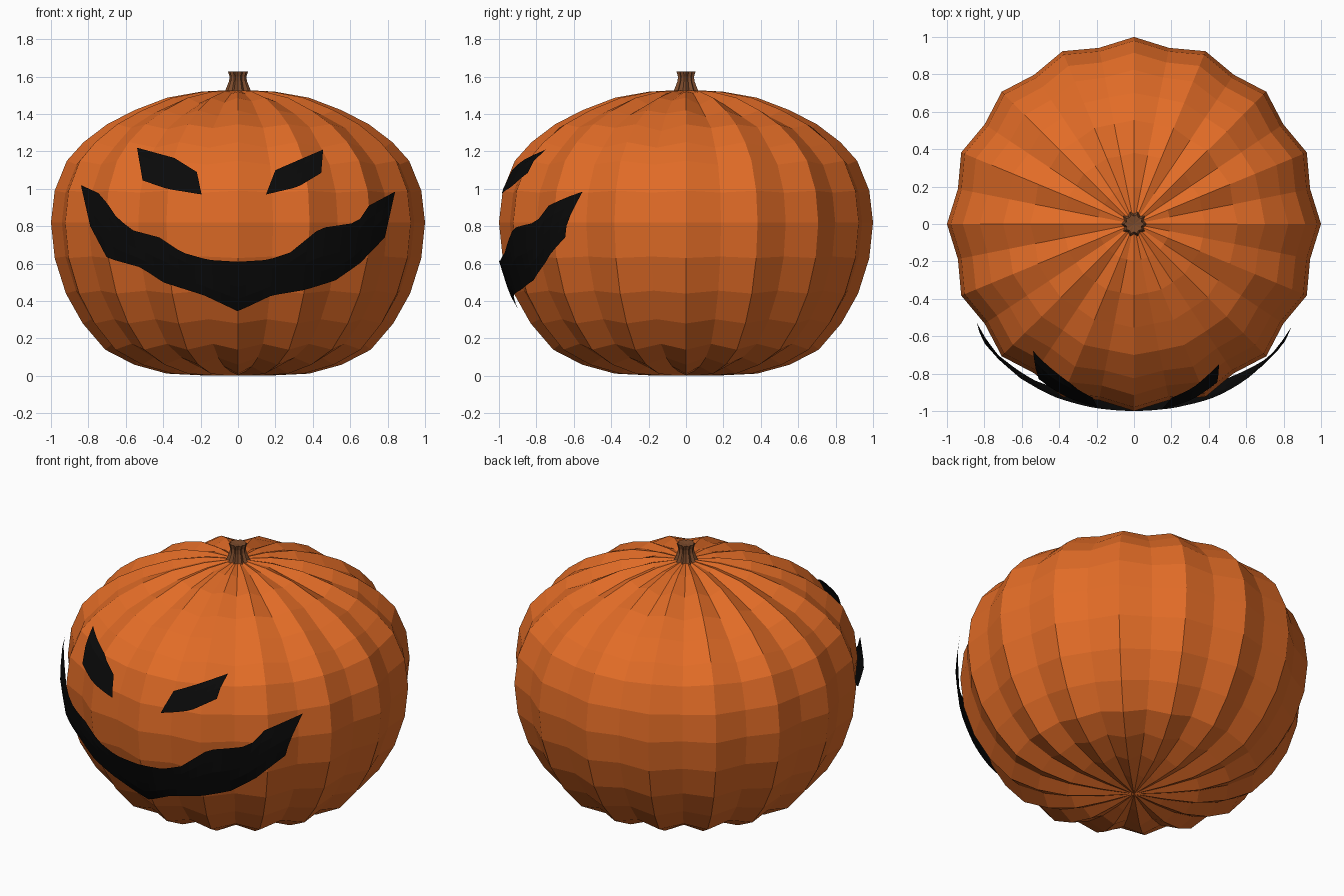
import bpy, bmesh, math, random
from mathutils import Vector

if "Cube" in bpy.data.objects:
    bpy.data.objects.remove(bpy.data.objects["Cube"])

random.seed(4)


def material(name, rgb):
    m = bpy.data.materials.new(name)
    m.diffuse_color = (*rgb, 1)
    m.use_nodes = True
    m.node_tree.nodes["Principled BSDF"].inputs["Base Color"].default_value = m.diffuse_color
    return m


ORANGE = material("pumpkin orange", (0.76, 0.15, 0.02))
BROWN = material("stem brown", (0.2, 0.07, 0.025))
BLACK = material("face black", (0.003, 0.003, 0.003))


def finish(bm, name, mat, fix_normals=True):
    if fix_normals:
        bmesh.ops.recalc_face_normals(bm, faces=bm.faces)
    me = bpy.data.meshes.new(name)
    bm.to_mesh(me)
    bm.free()
    me.materials.append(mat)
    ob = bpy.data.objects.new(name, me)
    bpy.context.collection.objects.link(ob)
    return ob


def lathe(name, rings, mat, bottom, top):
    """Skin closed rings of points and close both ends with a pole."""
    bm = bmesh.new()
    rows = [[bm.verts.new(p) for p in ring] for ring in rings]
    n = len(rows[0])
    for a, b in zip(rows, rows[1:]):
        for i in range(n):
            j = (i + 1) % n
            bm.faces.new((a[i], a[j], b[j], b[i]))
    for row, z in ((rows[0], bottom), (rows[-1], top)):
        pole = bm.verts.new((0, 0, z))
        for i in range(n):
            bm.faces.new((row[i], row[(i + 1) % n], pole))
    return finish(bm, name, mat)


def lerp_table(x, pts):
    for (x0, y0), (x1, y1) in zip(pts, pts[1:]):
        if x <= x1:
            return y0 + (y1 - y0) * max(0, x - x0) / (x1 - x0)
    return pts[-1][1]


# Ribbed body: 32 segments, every second one pulled in as a groove
PROFILE = [(0.195, 0.003), (0.38, 0.012), (0.555, 0.06), (0.71, 0.14),
           (0.83, 0.28), (0.92, 0.44), (0.98, 0.63), (1.0, 0.82),
           (0.98, 0.99), (0.915, 1.15), (0.825, 1.25), (0.70, 1.345),
           (0.555, 1.42), (0.38, 1.487), (0.195, 1.52)]
rings = []
for k, (r, z) in enumerate(PROFILE):
    lo, hi = PROFILE[max(k - 1, 0)], PROFILE[min(k + 1, len(PROFILE) - 1)]
    nrm = Vector((hi[1] - lo[1], lo[0] - hi[0])).normalized()
    ring = []
    for i in range(32):
        a = math.tau * i / 32
        depth = 0
        if i % 2:
            depth = 0.04 * min(1, r / 0.4)
            if z > 1.3:                      # uneven creases near the crown
                depth *= random.uniform(0.4, 1.1)
        rr, zz = r - nrm.x * depth, z - nrm.y * depth
        ring.append((rr * math.cos(a), rr * math.sin(a), zz))
    rings.append(ring)
lathe("pumpkin_body", rings, ORANGE, 0.003, 1.53)

# Fluted stem, flared at both ends
stem = []
for r, z in ((0.078, 1.51), (0.066, 1.53), (0.048, 1.575), (0.045, 1.60), (0.054, 1.628)):
    stem.append([(r * f * math.cos(a), r * f * math.sin(a), z)
                 for i in range(20)
                 for a in [math.tau * i / 20]
                 for f in [0.78 if i % 2 else 1.0]])
lathe("stem", stem, BROWN, 1.50, 1.622)


def face_plate(name, top, bottom, cols, rows=4, gap=0.025):
    """Strip between two outlines in front view, wrapped on the body."""
    table = [(z, r) for r, z in PROFILE]
    bm = bmesh.new()
    grid = []
    for c in range(cols + 1):
        t = c / cols
        xt = top[0][0] + (top[-1][0] - top[0][0]) * t
        xb = bottom[0][0] + (bottom[-1][0] - bottom[0][0]) * t
        zt, zb = lerp_table(xt, top), lerp_table(xb, bottom)
        line = []
        for k in range(rows + 1):
            s = k / rows
            x, z = xb + (xt - xb) * s, zb + (zt - zb) * s
            r = lerp_table(z, table) + gap
            line.append(bm.verts.new((x, -math.sqrt(r * r - x * x), z)))
        grid.append(line)
    for a, b in zip(grid, grid[1:]):
        for k in range(rows):
            bm.faces.new((a[k], b[k], b[k + 1], a[k + 1]))
    return finish(bm, name, BLACK, False)


# Eyes
face_plate("left_eye", [(-0.54, 1.22), (-0.34, 1.165), (-0.22, 1.09)],
           [(-0.51, 1.045), (-0.38, 1.0), (-0.195, 0.97)], 8, gap=0.015)
face_plate("right_eye", [(0.20, 1.10), (0.35, 1.165), (0.455, 1.21)],
           [(0.15, 0.97), (0.32, 1.01), (0.445, 1.085)], 8, gap=0.015)

# Grinning mouth
face_plate("mouth",
           [(-0.84, 1.02), (-0.73, 0.97), (-0.66, 0.86), (-0.57, 0.78),
            (-0.42, 0.74), (-0.30, 0.66), (-0.16, 0.62), (0, 0.61),
            (0.16, 0.62), (0.28, 0.66), (0.44, 0.79), (0.64, 0.82),
            (0.70, 0.91), (0.84, 0.985)],
           [(-0.79, 0.80), (-0.70, 0.63), (-0.52, 0.58), (-0.40, 0.50),
            (-0.18, 0.43), (0, 0.345), (0.18, 0.43), (0.36, 0.46),
            (0.52, 0.51), (0.65, 0.60), (0.785, 0.74)], 36)
